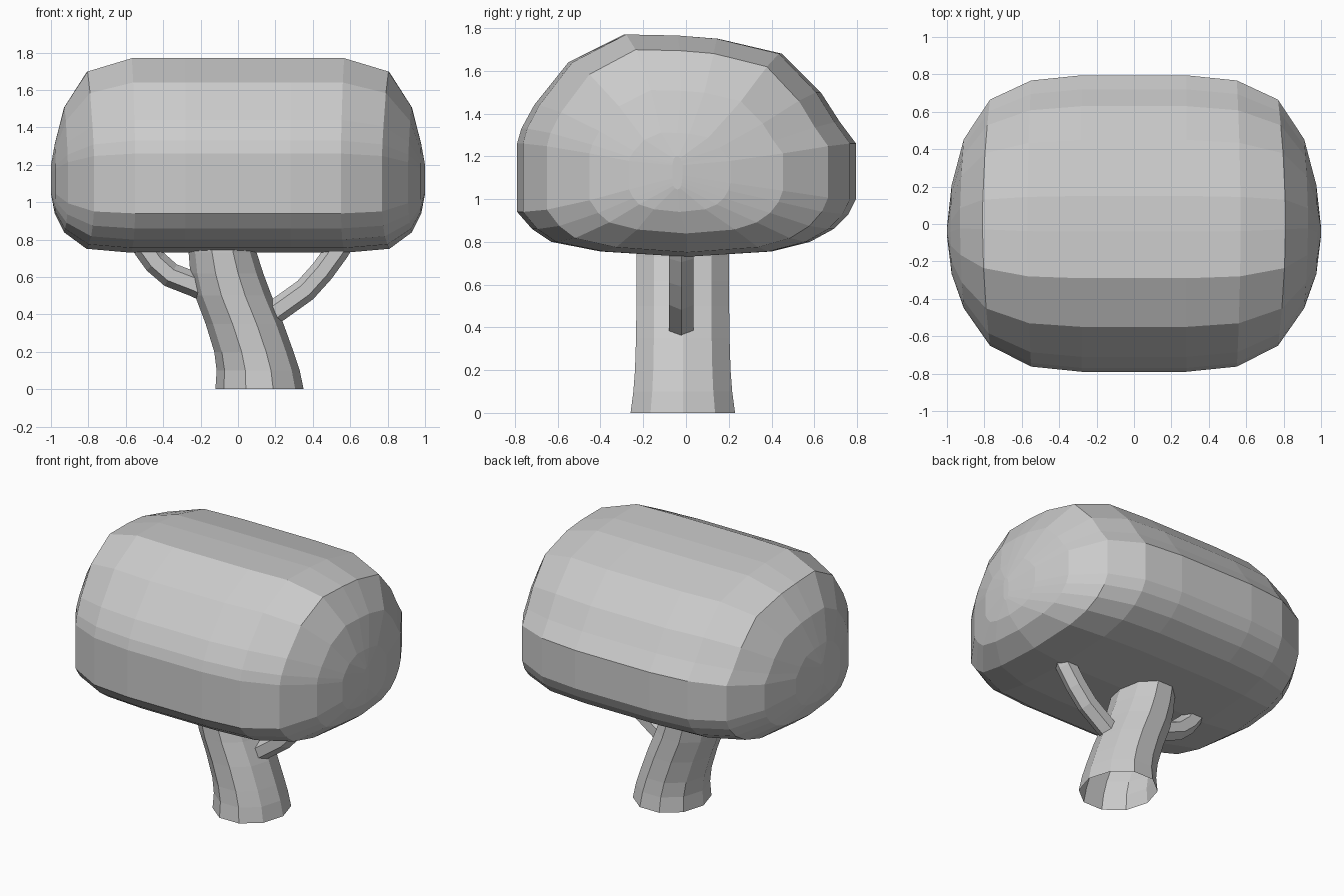
import bpy, bmesh
from math import sin, cos, pi
from mathutils import Vector

if "Cube" in bpy.data.objects:
    bpy.data.objects.remove(bpy.data.objects["Cube"])


def loft(name, rings, cap_ends=False):
    """Bridge a list of equal-length vertex rings into a flat shaded object."""
    bm = bmesh.new()
    vr = [[bm.verts.new(p) for p in r] for r in rings]
    n = len(rings[0])
    for a, b in zip(vr, vr[1:]):
        for i in range(n):
            j = (i + 1) % n
            bm.faces.new((a[i], a[j], b[j], b[i]))
    if cap_ends:
        bm.faces.new(vr[0])
        bm.faces.new(vr[-1])
    bmesh.ops.recalc_face_normals(bm, faces=bm.faces)
    me = bpy.data.meshes.new(name)
    bm.to_mesh(me)
    bm.free()
    ob = bpy.data.objects.new(name, me)
    bpy.context.collection.objects.link(ob)
    return ob


# Canopy: side profile (y, z) swept along x and shrunk towards both ends
profile = [(-0.29, 1.77), (-0.04, 1.765), (0.15, 1.75), (0.45, 1.68),
           (0.63, 1.50), (0.72, 1.36), (0.795, 1.26), (0.795, 1.00),
           (0.76, 0.93), (0.69, 0.86), (0.58, 0.80), (0.40, 0.755),
           (0.0, 0.73), (-0.40, 0.755), (-0.63, 0.80), (-0.72, 0.86),
           (-0.79, 0.94), (-0.79, 1.26), (-0.77, 1.33), (-0.71, 1.44),
           (-0.55, 1.64)]
MID = 1.15
# x at the sides, x at top/bottom, y scale, upper scale, lower scale, y shift
stations = [(0.28, 0.28, 1.0, 1.0, 1.0, 0.0),
            (0.55, 0.57, 0.965, 1.0, 1.0, 0.0),
            (0.77, 0.81, 0.83, 0.885, 0.95, 0.005),
            (0.91, 0.93, 0.57, 0.58, 0.74, 0.0),
            (0.975, 0.98, 0.30, 0.26, 0.50, -0.03),
            (1.0, 1.0, 0.03, 0.08, 0.25, -0.04)]


def section(side, xs, xt, sy, su, sd, dy):
    ring = []
    for y, z in profile:
        t = min(1, abs(y) / 0.79) ** 2
        dz = z - MID
        ring.append((side * (xt + (xs - xt) * t), y * sy + dy,
                     MID + dz * (su if dz > 0 else sd)))
    return ring


loft("canopy", [section(-1, *s) for s in reversed(stations)]
     + [section(1, *s) for s in stations], True)

# Trunk: leaning ten-sided tube, open at the base (z, centre x, x radius, y radius)
trunk = [(0, 0.115, 0.236, 0.257), (0.10, 0.108, 0.222, 0.243),
         (0.20, 0.085, 0.212, 0.235), (0.35, 0.035, 0.208, 0.230),
         (0.50, -0.025, 0.205, 0.228), (0.62, -0.06, 0.195, 0.228),
         (0.73, -0.082, 0.182, 0.228), (0.90, -0.10, 0.175, 0.22)]
loft("trunk", [[(cx + rx * cos(2 * pi * i / 10), -0.015 + ry * sin(2 * pi * i / 10), z)
                for i in range(10)] for z, cx, rx, ry in trunk])


# Branches: bent six-sided tubes in the xz plane
def branch(name, path, r):
    pts = [Vector((x, -0.022, z)) for x, z in path]
    rings = []
    for k, p in enumerate(pts):
        d = (pts[min(k + 1, len(pts) - 1)] - pts[max(k - 1, 0)]).normalized()
        side = Vector((0, 1, 0))
        up = d.cross(side)
        rings.append([p + side * r * 0.95 * cos(pi * i / 3 + pi / 6) * 1.1
                      + up * r * sin(pi * i / 3 + pi / 6) for i in range(6)])
    loft(name, rings, True)


branch("right_branch", [(0.12, 0.36), (0.22, 0.43), (0.36, 0.53),
                        (0.45, 0.63), (0.53, 0.74), (0.60, 0.86)], 0.064)
branch("left_branch", [(-0.10, 0.50), (-0.23, 0.56), (-0.36, 0.61),
                       (-0.44, 0.68), (-0.49, 0.75), (-0.56, 0.86)], 0.066)
